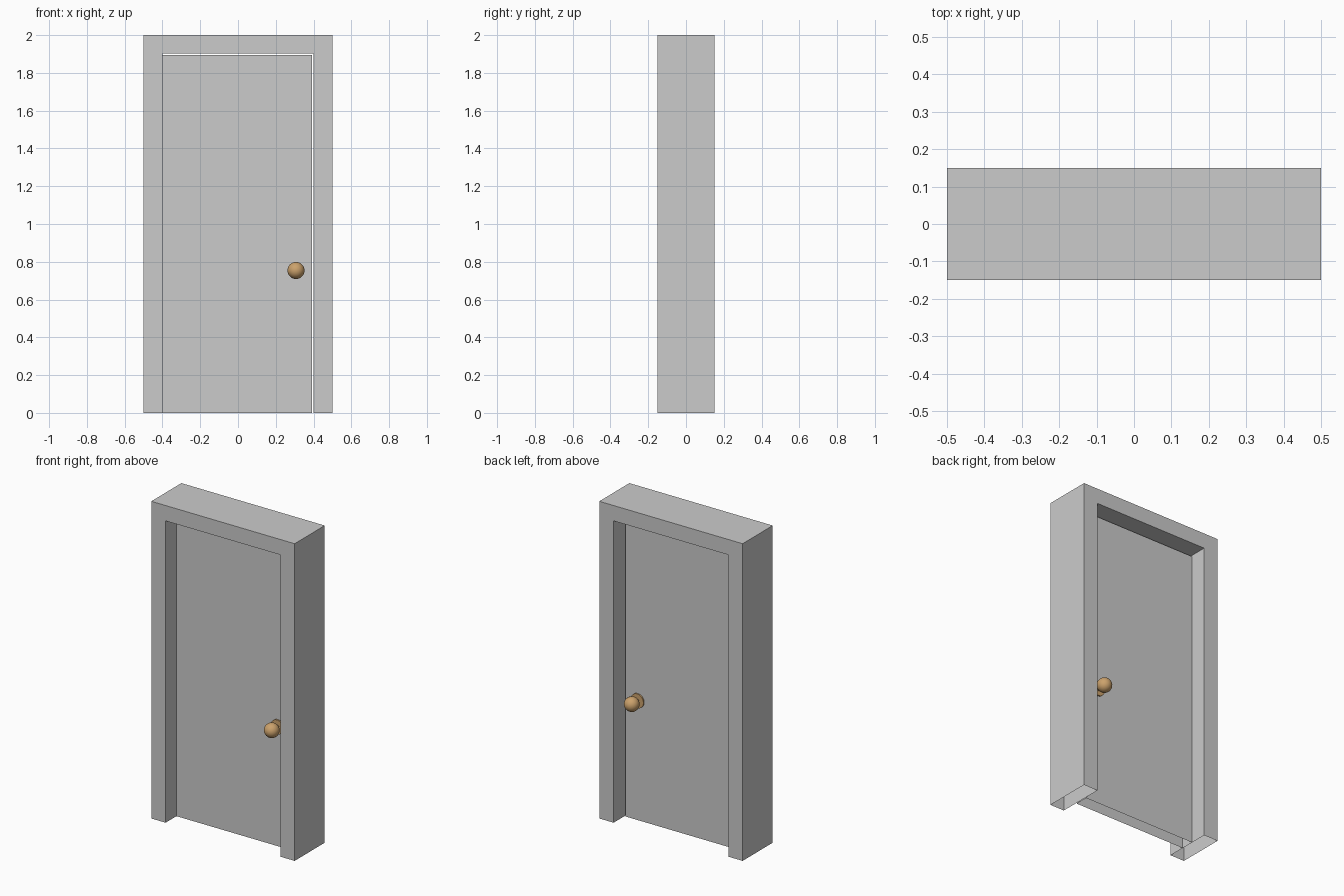
import bpy, bmesh, math

if "Cube" in bpy.data.objects:
    bpy.data.objects.remove(bpy.data.objects["Cube"])


def material(name, color):
    m = bpy.data.materials.new(name)
    m.diffuse_color = (*color, 1)
    m.use_nodes = True
    m.node_tree.nodes["Principled BSDF"].inputs["Base Color"].default_value = m.diffuse_color
    return m


grey = material("grey paint", (0.6, 0.6, 0.6))
brass = material("warm brass", (0.6, 0.36, 0.15))


def prism(name, outline, half_depth, mat):
    """Extrude an x-z outline through y, leaving the floor side open."""
    bm = bmesh.new()
    face = bm.faces.new([bm.verts.new((x, -half_depth, z)) for x, z in outline])
    ext = bmesh.ops.extrude_face_region(bm, geom=[face], use_keep_orig=True)
    moved = [v for v in ext["geom"] if isinstance(v, bmesh.types.BMVert)]
    bmesh.ops.translate(bm, verts=moved, vec=(0, 2 * half_depth, 0))
    bmesh.ops.recalc_face_normals(bm, faces=bm.faces)
    floor = [f for f in bm.faces if all(v.co.z < 1e-5 for v in f.verts)]
    bmesh.ops.delete(bm, geom=floor, context="FACES")
    mesh = bpy.data.meshes.new(name)
    bm.to_mesh(mesh)
    bm.free()
    mesh.materials.append(mat)
    obj = bpy.data.objects.new(name, mesh)
    bpy.context.collection.objects.link(obj)
    return obj


def lathe(name, profile, location, side, mat, steps=32):
    """Spin (radius, distance) points around y, pointing to the given side."""
    bm = bmesh.new()
    verts = [bm.verts.new((r, side * d, 0)) for r, d in profile]
    edges = [bm.edges.new(p) for p in zip(verts, verts[1:])]
    bmesh.ops.spin(bm, geom=verts + edges, axis=(0, 1, 0), cent=(0, 0, 0),
                   steps=steps, angle=2 * math.pi)
    bmesh.ops.remove_doubles(bm, verts=bm.verts, dist=1e-5)
    bmesh.ops.recalc_face_normals(bm, faces=bm.faces)
    mesh = bpy.data.meshes.new(name)
    bm.to_mesh(mesh)
    bm.free()
    mesh.materials.append(mat)
    obj = bpy.data.objects.new(name, mesh)
    obj.location = location
    bpy.context.collection.objects.link(obj)
    bpy.ops.object.select_all(action="DESELECT")
    obj.select_set(True)
    bpy.context.view_layer.objects.active = obj
    bpy.ops.object.shade_smooth_by_angle(angle=math.radians(35))
    return obj


# Door frame: two posts and a lintel in one outline
W, T, IN, TOP = 0.5, 2.0, 0.4, 1.903
prism("door_frame", [(-W, 0), (-W, T), (W, T), (W, 0),
                     (IN, 0), (IN, TOP), (-IN, TOP), (-IN, 0)], 0.15, grey)

# Door leaf, with a small gap at the latch side and top
DOOR = 0.042
prism("door_leaf", [(-IN, 0), (-IN, 1.895), (0.393, 1.895), (0.393, 0)], DOOR, grey)

# Knobs on both faces: rose plate, stem and ball
R, BALL = 0.045, 0.102 - DOOR
ball = [(R * math.sin(a), BALL - R * math.cos(a))
        for a in [math.pi * i / 16 for i in range(17)]]
for side, label in ((-1, "front"), (1, "back")):
    at = (0.307, side * DOOR, 0.754)
    lathe(label + "_rose", [(R, 0), (R, 0.008), (0, 0.008)], at, side, brass)
    lathe(label + "_stem", [(0.015, 0), (0.015, BALL - 0.03)], at, side, brass)
    lathe(label + "_knob", ball, at, side, brass)
